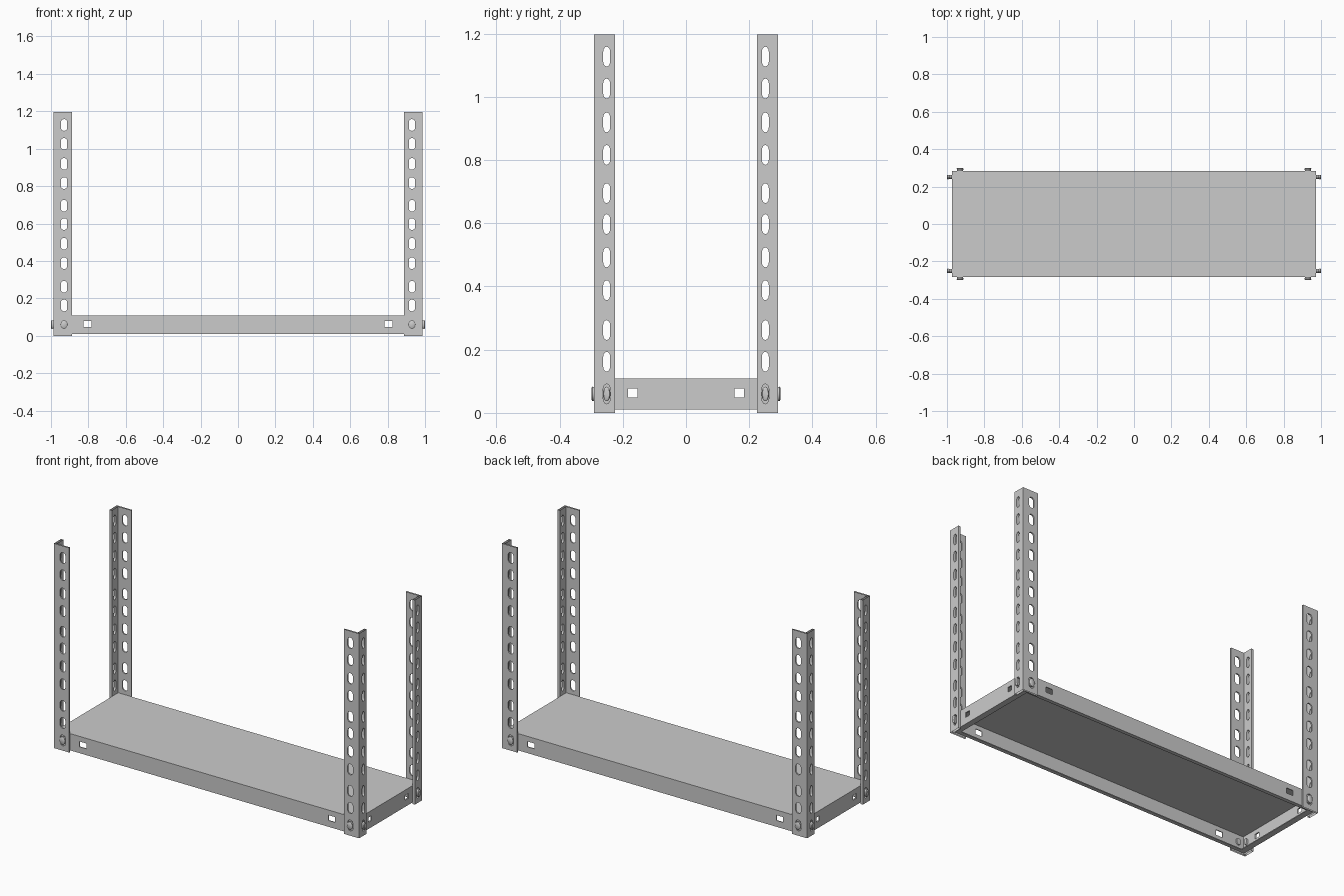
import bpy, bmesh, math

if "Cube" in bpy.data.objects:
    bpy.data.objects.remove(bpy.data.objects["Cube"])

X, Y = 0.973, 0.283            # shelf half sizes
PX, PY = 0.987, 0.291          # outer faces of the posts
SLOT_Z = [0.06, 0.162, 0.262, 0.388, 0.492, 0.597, 0.695, 0.816, 0.919, 1.026, 1.127]


def rect(u0, u1, v0, v1):
    return [(u0, v0), (u1, v0), (u1, v1), (u0, v1)]


def slot(u, v, w, h, cap=0.016, n=6):
    """Tall slot with rounded ends."""
    pts = []
    for sign, start in ((1, 0), (-1, math.pi)):
        for i in range(n + 1):
            a = start + math.pi * i / n
            pts.append((u + w / 2 * math.cos(a),
                        v + sign * (h / 2 - cap) + cap * math.sin(a)))
    return pts


def place(axis, u, v, d):
    return {'x': (d, u, v), 'y': (u, d, v), 'z': (u, v, d)}[axis]


def panel(bm, axis, outline, holes, d0, d1):
    """Flat plate with holes, facing the given axis, between d0 and d1."""
    edges = []
    for loop in [outline] + holes:
        vs = [bm.verts.new(place(axis, u, v, d0)) for u, v in loop]
        edges += [bm.edges.new((vs[i], vs[i - 1])) for i in range(len(vs))]
    normal = place(axis, 0, 0, 1)
    res = bmesh.ops.triangle_fill(bm, use_beauty=True, edges=edges, normal=normal)
    faces = [g for g in res['geom'] if isinstance(g, bmesh.types.BMFace)]
    ext = bmesh.ops.extrude_face_region(bm, geom=faces, use_keep_orig=True)
    moved = [g for g in ext['geom'] if isinstance(g, bmesh.types.BMVert)]
    bmesh.ops.translate(bm, verts=moved, vec=place(axis, 0, 0, d1 - d0))


def finish(bm, name, smooth=False):
    bmesh.ops.recalc_face_normals(bm, faces=bm.faces)
    me = bpy.data.meshes.new(name)
    bm.to_mesh(me)
    bm.free()
    ob = bpy.data.objects.new(name, me)
    bpy.context.collection.objects.link(ob)
    if smooth:
        bpy.ops.object.select_all(action='DESELECT')
        ob.select_set(True)
        bpy.context.view_layer.objects.active = ob
        bpy.ops.object.shade_smooth_by_angle(angle=math.radians(40))
    return ob


# shelf tray: top sheet, pierced side walls, inward lip underneath
bm = bmesh.new()
panel(bm, 'z', rect(-X, X, -Y, Y), [], 0.102, 0.108)
panel(bm, 'z', rect(-X, X, -Y, Y), [rect(-X + .035, X - .035, -Y + .022, Y - .022)], 0.01, 0.015)
for s in (-1, 1):
    panel(bm, 'y', rect(-X, X, 0.015, 0.102),
          [rect(c - .022, c + .022, .047, .078) for c in (-.805, .805)], s * Y, s * (Y - .005))
    panel(bm, 'x', rect(-Y + .005, Y - .005, 0.015, 0.102),
          [rect(c - .015, c + .015, .049, .077) for c in (-.169, .169)], s * X, s * (X - .008))
finish(bm, "shelf_tray")

for sx, side in ((-1, "left"), (1, "right")):
    for sy, end in ((-1, "front"), (1, "back")):
        # slotted angle post, open at top and bottom ends
        bm = bmesh.new()
        panel(bm, 'y', rect(sx * .888, sx * PX, 0, 1.197),
              [slot(sx * .93, z, .034, .063) for z in SLOT_Z], sy * PY, sy * Y)
        panel(bm, 'x', rect(sy * .224, sy * Y, 0, 1.197),
              [slot(sy * .251, z, .022, .063) for z in SLOT_Z], sx * PX, sx * X)
        ends = [f for f in bm.faces
                if all(v.co.z < 1e-4 for v in f.verts) or all(v.co.z > 1.1969 for v in f.verts)]
        bmesh.ops.delete(bm, geom=ends, context='FACES')
        finish(bm, f"{end}_{side}_post")

        # bolts, one through each flange
        for axis, c, r, d0, d1 in (('y', sx * .93, .018, Y - .012, .299),
                                   ('x', sy * .251, .012, X - .018, 1.0)):
            s = sy if axis == 'y' else sx
            bm = bmesh.new()
            rings = []
            for d, k in ((d0, .8), (d1 - .003, 1), (d1, .8)):
                rings.append([bm.verts.new(place(axis, c + k * r * math.cos(a), .06 + k * .023 * math.sin(a), s * d))
                              for a in (i * math.tau / 16 for i in range(16))])
            for lo, hi in zip(rings, rings[1:]):
                for i in range(16):
                    bm.faces.new((lo[i - 1], lo[i], hi[i], hi[i - 1]))
            bm.faces.new(rings[0])
            bm.faces.new(rings[-1])
            finish(bm, f"{end}_{side}_bolt_{'long' if axis == 'y' else 'short'}_side", True)
